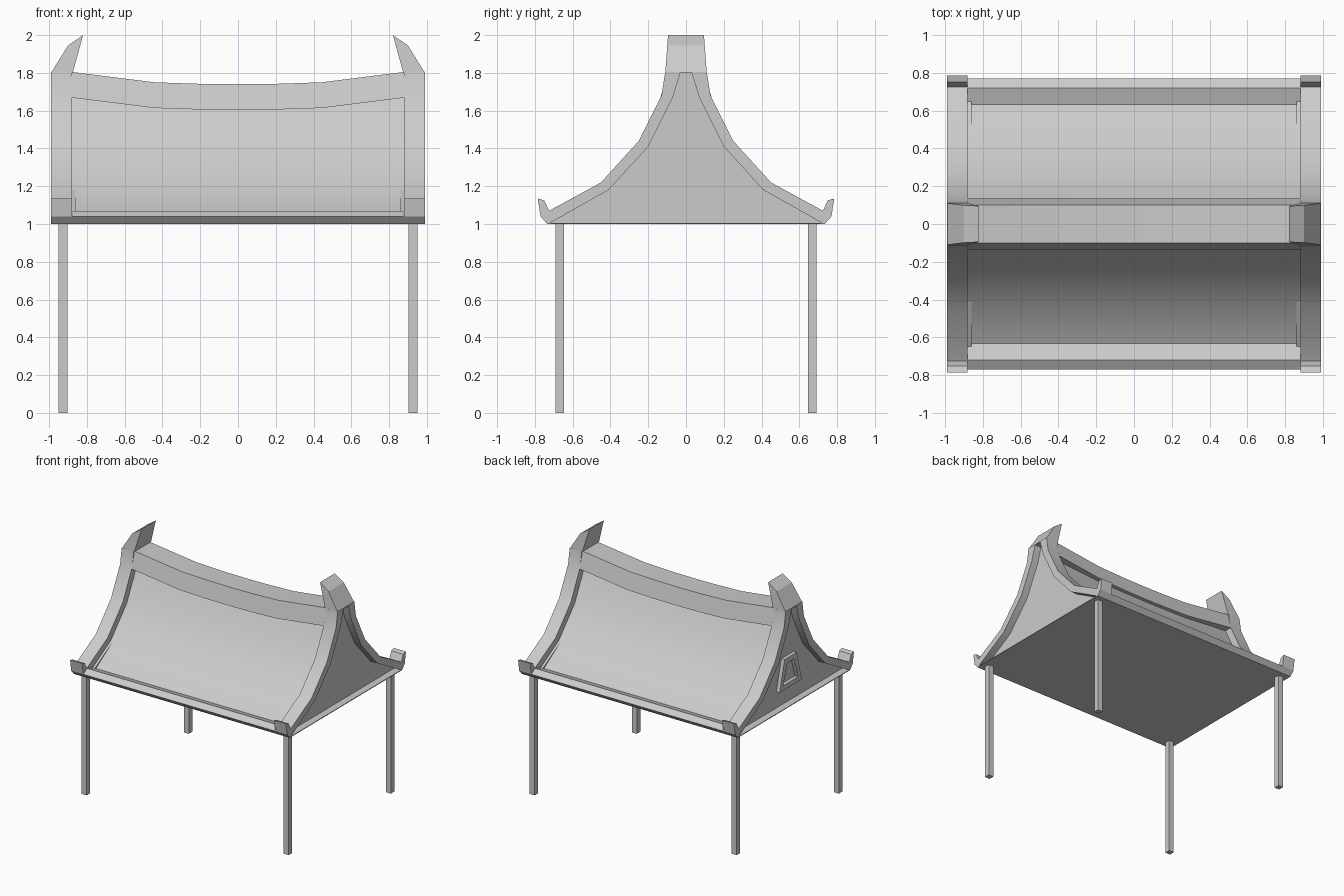
import bpy, bmesh, math

cube = bpy.data.objects.get("Cube")
if cube:
    bpy.data.objects.remove(cube, do_unlink=True)

stone = bpy.data.materials.new("plain_grey")
stone.use_nodes = True
GREY = (0.6, 0.6, 0.6, 1)
stone.diffuse_color = GREY
stone.node_tree.nodes["Principled BSDF"].inputs["Base Color"].default_value = GREY


def loft(name, rings, smooth=False, closed=False):
    """Skin a row of equal rings; cap the ends unless the row closes on itself."""
    bm = bmesh.new()
    rows = [[bm.verts.new(p) for p in ring] for ring in rings]
    n = len(rows[0])
    pairs = list(zip(rows, rows[1:])) + ([(rows[-1], rows[0])] if closed else [])
    for a, b in pairs:
        for i in range(n):
            j = (i + 1) % n
            bm.faces.new((a[i], a[j], b[j], b[i]))
    if not closed:
        bm.faces.new(rows[0])
        bm.faces.new(rows[-1])
    bmesh.ops.recalc_face_normals(bm, faces=bm.faces)
    mesh = bpy.data.meshes.new(name)
    bm.to_mesh(mesh)
    bm.free()
    mesh.materials.append(stone)
    obj = bpy.data.objects.new(name, mesh)
    bpy.context.collection.objects.link(obj)
    if smooth:
        bpy.ops.object.select_all(action='DESELECT')
        obj.select_set(True)
        bpy.context.view_layer.objects.active = obj
        bpy.ops.object.shade_smooth_by_angle(angle=math.radians(30))
    return obj


def prism(name, profile, x0, x1, smooth=False):
    """Extrude a (y, z) profile along x."""
    return loft(name, [[(x, y, z) for y, z in profile] for x in (x0, x1)], smooth)


def mirrored(half):
    return half + [(-y, z) for y, z in reversed(half)]


def box(name, x, y, z, sx, sy, sz):
    hy, hz = sy / 2, sz / 2
    return prism(name, [(y - hy, z - hz), (y + hy, z - hz), (y + hy, z + hz), (y - hy, z + hz)],
                 x - sx / 2, x + sx / 2)


END, INNER, WALL = 0.99, 0.88, 0.93

# Curved slopes: under and upper edge of the end bands
under = [(0.73, 1.0), (0.41, 1.18), (0.20, 1.41), (0.07, 1.67), (0.03, 1.80)]
upper = [(0.11, 1.805), (0.13, 1.68), (0.25, 1.44), (0.45, 1.22), (0.725, 1.07)]
curl = [(0.75, 1.125), (0.785, 1.135), (0.77, 1.04), (0.735, 1.0)]

# Roof body and floor
prism("roof_panels", mirrored([(0.73, 1.0), (0.63, 1.042)] + under[1:4]), -INNER, INNER, True)
box("floor", 0, 0, 1.003, 2 * END, 1.47, 0.006)

# Eave rails with a shallow gutter
for side, label in ((-1, "front"), (1, "back")):
    eave = [(0.63, 1.04), (0.72, 1.07), (0.77, 1.04), (0.735, 1.0), (0.63, 1.0)]
    prism(label + "_eave", [(side * y, z) for y, z in eave], -INNER, INNER)

# Sagging ridge beam
stations = [(0.88, 1.805), (0.44, 1.75), (0.2, 1.742)]
stations = [(-x, z) for x, z in stations] + [(0, 1.74)] + stations[::-1]
loft("ridge", [[(x, 0.1, z), (x, 0.135, z - 0.136), (x, -0.135, z - 0.136), (x, -0.1, z)]
               for x, z in stations], True)

for s, label in ((-1, "left_end"), (1, "right_end")):
    # Recessed gable wall
    prism(label + "_gable", mirrored(under), s * 0.86, s * WALL)
    # Curved band with upturned foot on each slope
    for side, name in ((-1, "front"), (1, "back")):
        band = under + [(0.0, 1.80), (0.0, 1.805)] + upper + curl
        prism(f"{label}_{name}_band", [(side * y, z) for y, z in band],
              s * INNER, s * END, True)
    # Horn leaning over the ridge
    horn = [(0.99, 1.80), (0.90, 1.945), (0.82, 2.0), (0.875, 1.80)]
    loft(label + "_horn", [[(s * x, k * (0.095 + 0.075 * (2 - z)), z) for x, z in horn]
                           for k in (-1, 1)])
    # Posts
    for side, name in ((-1, "front"), (1, "back")):
        box(f"{label}_{name}_post", s * 0.926, side * 0.668, 0.5, 0.046, 0.046, 1.0)


# Window frame on one gable
def trapezoid(x, inset):
    low, high = 0.145 - inset * 1.15, 0.08 - inset * 0.9
    z0, z1 = 1.14 + inset, 1.39 - inset
    return [(x, -low, z0), (x, low, z0), (x, high, z1), (x, -high, z1)]


loft("window_frame", [trapezoid(-WALL, 0), trapezoid(-WALL - 0.03, 0),
                      trapezoid(-WALL - 0.03, 0.04), trapezoid(-WALL, 0.04)], closed=True)
